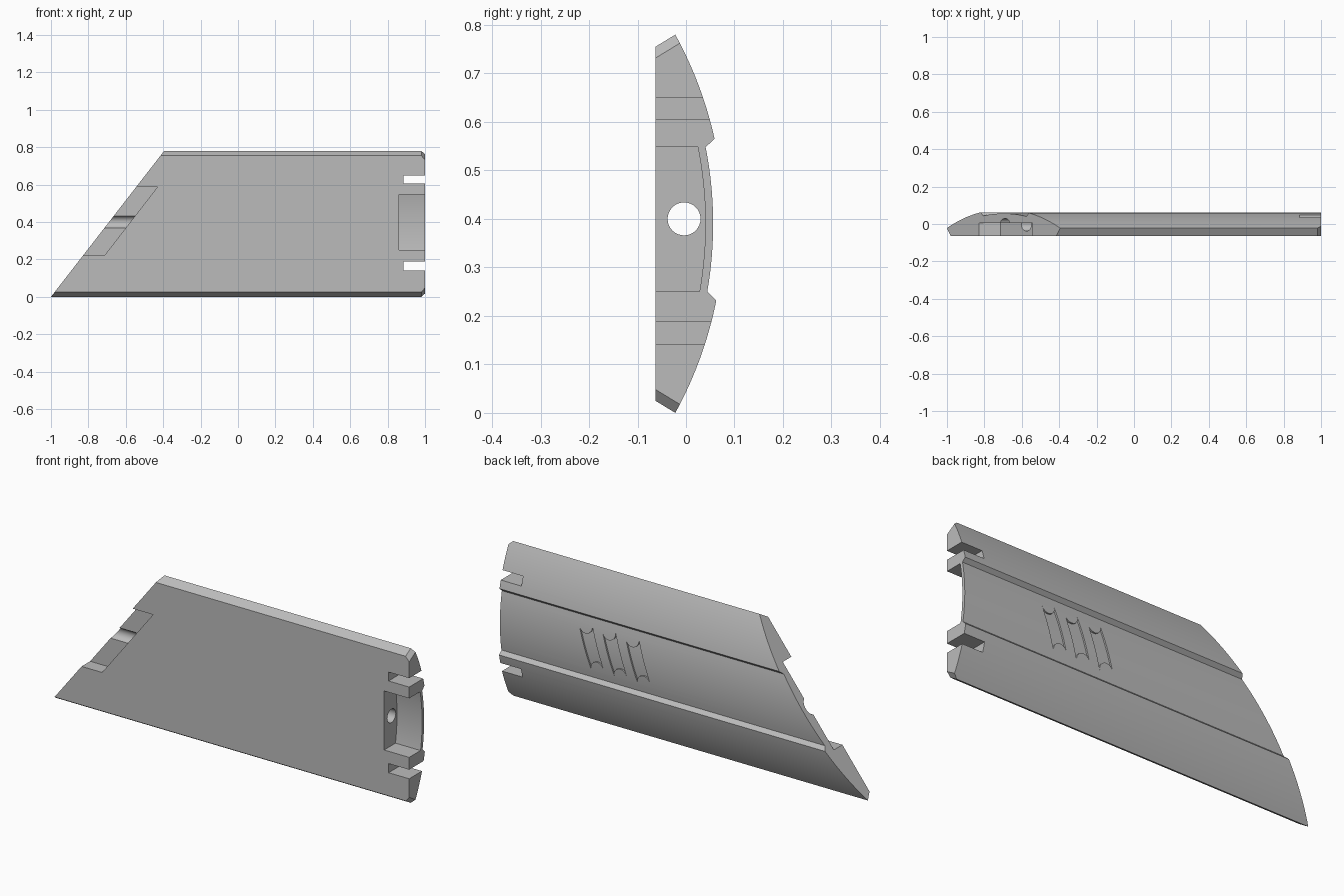
import bpy, bmesh, math
from mathutils import Vector

cube = bpy.data.objects.get("Cube")
if cube:
    bpy.data.objects.remove(cube, do_unlink=True)

grey = bpy.data.materials.new("mid_grey")
grey.use_nodes = True
colour = (0.5, 0.5, 0.5, 1)
grey.diffuse_color = colour
grey.node_tree.nodes["Principled BSDF"].inputs["Base Color"].default_value = colour

FRONT = -0.063
MID = 0.39
RADIUS = 0.81


def arc(apex, z0, z1, steps=16, radius=RADIUS):
    """Points (y, z) on a shallow arc that bulges to the back."""
    zs = [z0 + (z1 - z0) * i / steps for i in range(steps + 1)]
    return [(apex - radius + math.sqrt(radius ** 2 - (z - MID) ** 2), z) for z in zs]


def prism(name, points, a, b, axis):
    """Extrude a flat outline from a to b: x takes (y, z), y takes (x, z)."""
    bm = bmesh.new()
    place = (lambda p, t: (t, p[0], p[1])) if axis == "x" else (lambda p, t: (p[0], t, p[1]))
    face = bm.faces.new([bm.verts.new(place(p, a)) for p in points])
    new = bmesh.ops.extrude_face_region(bm, geom=[face])["geom"]
    shift = Vector(place((0, 0), b - a))
    bmesh.ops.translate(bm, vec=shift, verts=[v for v in new if isinstance(v, bmesh.types.BMVert)])
    bmesh.ops.recalc_face_normals(bm, faces=bm.faces)
    mesh = bpy.data.meshes.new(name)
    bm.to_mesh(mesh)
    bm.free()
    mesh.materials.append(grey)
    obj = bpy.data.objects.new(name, mesh)
    bpy.context.collection.objects.link(obj)
    return obj


def trim(obj, point, normal):
    """Slice off everything on the normal side and cap the opening."""
    bm = bmesh.new()
    bm.from_mesh(obj.data)
    cut = bmesh.ops.bisect_plane(bm, geom=bm.verts[:] + bm.edges[:] + bm.faces[:],
                                 plane_co=point, plane_no=normal, clear_outer=True)
    edges = [e for e in cut["geom_cut"] if isinstance(e, bmesh.types.BMEdge)]
    bmesh.ops.contextual_create(bm, geom=edges)
    bmesh.ops.recalc_face_normals(bm, faces=bm.faces)
    bm.to_mesh(obj.data)
    bm.free()


def subtract(target, cutter, keep=False):
    cutter.hide_render = True
    mod = target.modifiers.new("cut", "BOOLEAN")
    mod.operation = "DIFFERENCE"
    mod.solver = "EXACT"
    mod.object = cutter
    bpy.context.view_layer.objects.active = target
    bpy.ops.object.modifier_apply(modifier=mod.name)
    if not keep:
        bpy.data.objects.remove(cutter, do_unlink=True)


def box(name, x0, x1, z0, z1, y0=-0.2, y1=0.2):
    return prism(name, [(x0, z0), (x1, z0), (x1, z1), (x0, z1)], y0, y1, "y")


def rounded(corners, r, steps=6):
    """Outline of a convex polygon grown outward by radius r, counter-clockwise."""
    points = []
    count = len(corners)
    for i in range(count):
        p, c, n = (Vector(corners[(i + k) % count]) for k in (-1, 0, 1))
        a0 = math.atan2(-(c - p).x, (c - p).y) + math.pi
        a1 = math.atan2(-(n - c).x, (n - c).y) + math.pi
        turn = (a1 - a0) % math.tau
        for k in range(steps + 1):
            a = a0 + turn * k / steps
            points.append((c.x + r * math.cos(a), c.y + r * math.sin(a)))
    return points


# Long curved plate with bevelled edges and a shallow channel along its back
bottom = [(FRONT, 0.025)] + arc(0.078, 0, 0.232)
channel = arc(0.056, 0.25, 0.548)
top = arc(0.078, 0.565, 0.78) + [(FRONT, 0.755)]
plate = prism("curved_plate", bottom + channel + top, -1.0, 1.0, "x")

# Slanted left end and chamfered right corners
trim(plate, (-1, 0, 0), (-0.78, 0, 0.605))
trim(plate, (0.98, -0.022, 0.78), (1, -0.52, 0.855))
trim(plate, (0.98, -0.022, 0), (1, -0.52, -0.855))

# Two slots and the front recess at the right end
subtract(plate, box("slot_cutter", 0.885, 1.1, 0.605, 0.65))
subtract(plate, box("slot_cutter", 0.885, 1.1, 0.142, 0.188))
recess = [(-0.2, 0.25)] + arc(0.04, 0.25, 0.548) + [(-0.2, 0.548)]
subtract(plate, prism("recess_cutter", recess, 0.86, 1.1, "x"))

# Pocket in the slanted end, and the long bore that meets it
pocket = [(-0.99, 0.22), (-0.715, 0.22), (-0.43, 0.588), (-0.7, 0.588)]
subtract(plate, prism("pocket_cutter", pocket, -0.2, 0.005, "y"))
bore = [(-0.004 + 0.034 * math.cos(math.tau * i / 32), 0.4 + 0.034 * math.sin(math.tau * i / 32))
        for i in range(32)]
subtract(plate, prism("bore_cutter", bore, -1.2, 1.2, "x"))

# Shallow rounded sinks in the channel: three slanted grips and an end panel
core = prism("channel_core", [(-0.3, 0.1)] + arc(0.048, 0.1, 0.7, 40) + [(-0.3, 0.7)], -2, 2, "x")
sinks = [rounded([(0.46 - 0.13 * i, 0.30), (0.525 - 0.13 * i, 0.50)], 0.036, 10) for i in range(3)]
sinks.append(rounded([(0.89, 0.33), (1.1, 0.33), (1.1, 0.47), (0.89, 0.47)], 0.04))
for outline in sinks:
    sink = prism("sink_cutter", outline, 0, 0.2, "y")
    subtract(sink, core, keep=True)
    subtract(plate, sink)
bpy.data.objects.remove(core, do_unlink=True)

# Rounded notches running in from the upper and lower edges
core = prism("edge_core", [(-0.3, -0.1)] + arc(0.066, -0.1, 0.88, 60) + [(-0.3, 0.88)], -2, 2, "x")
for z0, z1 in ((-0.3, 0.09), (0.69, 1.1)):
    outline = rounded([(0.485, z0), (0.535, z0), (0.535, z1), (0.485, z1)], 0.022)
    notch = prism("notch_cutter", outline, -0.2, 0.2, "y")
    subtract(notch, core, keep=True)
    subtract(plate, notch)
bpy.data.objects.remove(core, do_unlink=True)

# Smooth curves with crisp edges
bpy.ops.object.select_all(action="DESELECT")
plate.select_set(True)
bpy.context.view_layer.objects.active = plate
bpy.ops.object.shade_smooth_by_angle(angle=math.radians(25))
